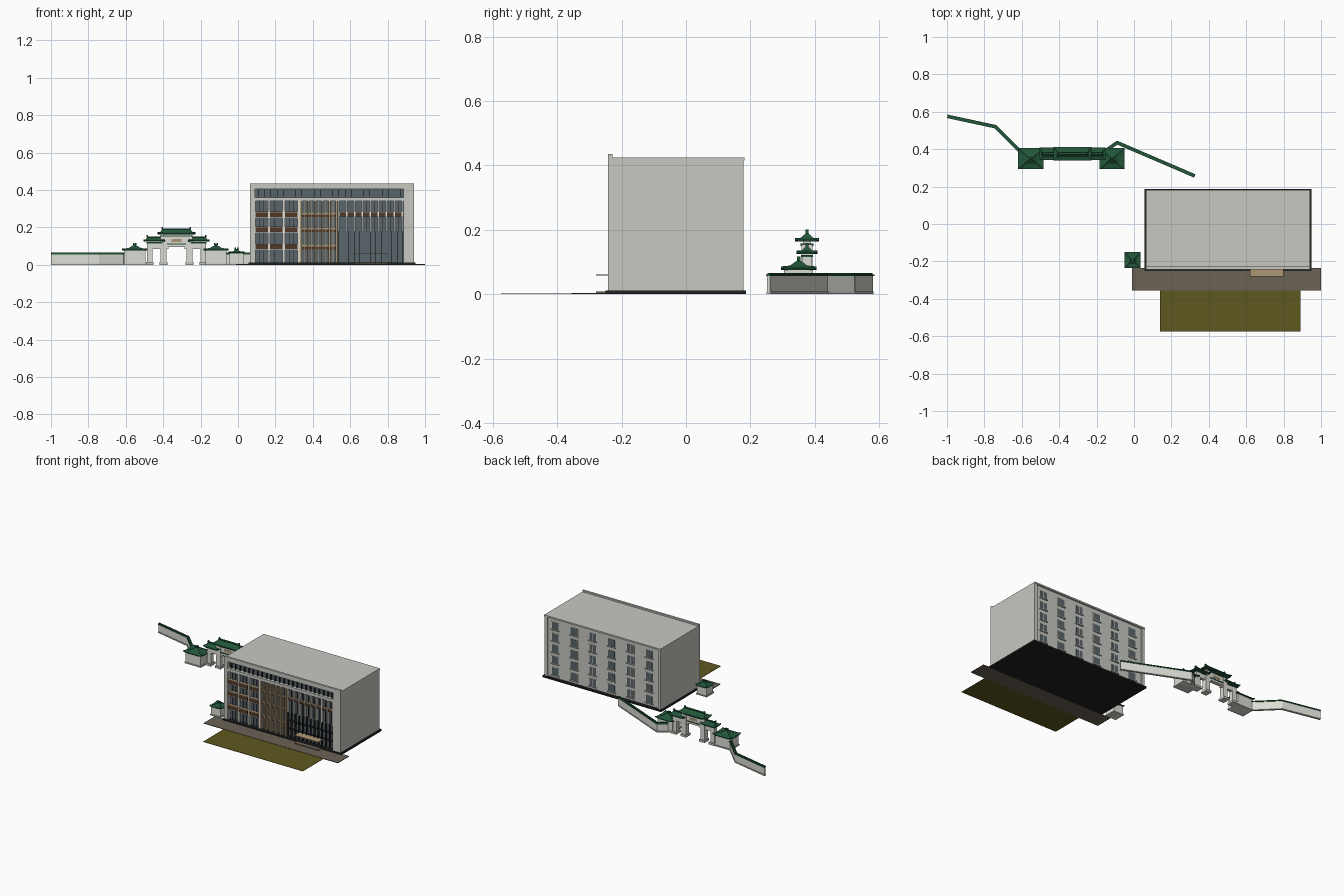
import bpy
import bmesh
import math
from mathutils import Vector, Matrix

default_cube = bpy.data.objects.get("Cube")
if default_cube:
    bpy.data.objects.remove(default_cube, do_unlink=True)


def material(name, red, green, blue):
    mat = bpy.data.materials.new(name)
    mat.diffuse_color = (red, green, blue, 1)
    mat.use_nodes = True
    shader = mat.node_tree.nodes["Principled BSDF"]
    shader.inputs["Base Color"].default_value = (red, green, blue, 1)
    shader.inputs["Roughness"].default_value = 0.9
    return mat


concrete = material("pale concrete", 0.58, 0.58, 0.54)
plaster = material("white plaster", 0.72, 0.72, 0.67)
glass = material("slate glass", 0.1, 0.13, 0.145)
tan = material("tan trim", 0.42, 0.31, 0.18)
brown = material("brown panel", 0.08, 0.04, 0.022)
dark = material("dark base", 0.015, 0.015, 0.015)
tile = material("green tile", 0.016, 0.095, 0.042)
paving = material("paving", 0.147, 0.122, 0.09)
grass = material("olive lawn", 0.11, 0.098, 0.013)


def finish(name, bm, mat):
    mesh = bpy.data.meshes.new(name)
    bmesh.ops.recalc_face_normals(bm, faces=bm.faces)
    bm.to_mesh(mesh)
    bm.free()
    mesh.materials.append(mat)
    obj = bpy.data.objects.new(name, mesh)
    bpy.context.collection.objects.link(obj)
    return obj


def boxes(name, mat, spans):
    """One object made of boxes, each given as (x range, y range, z range)."""
    bm = bmesh.new()
    for span in spans:
        size = Vector([high - low for low, high in span])
        middle = Vector([(high + low) / 2 for low, high in span])
        matrix = Matrix.Translation(middle) @ Matrix.Diagonal(size).to_4x4()
        bmesh.ops.create_cube(bm, size=1, matrix=matrix)
    return finish(name, bm, mat)


def around(middle, width):
    return (middle - width / 2, middle + width / 2)


def steps(start, end, count):
    return [start + (end - start) * i / (count - 1) for i in range(count)]


def hip_roof(name, x, y, z, width, depth, ridge, height):
    """Sweeping tiled roof with raised corners and a ridge bar."""
    bm = bmesh.new()
    top = 0.008
    profile = [(0, 0, 0.006), (0, 0.005, 0.006), (0.55, 0.4 * height, 0.002), (1, height, 0)]
    rings = []
    for blend, rise, lift in profile:
        half_x = (width * (1 - blend) + ridge * blend) / 2
        half_y = (depth * (1 - blend) + top * blend) / 2
        ring = []
        for sx, sy in [(-1, -1), (-.7, -1), (.7, -1), (1, -1), (1, -.5), (1, .5),
                       (1, 1), (.7, 1), (-.7, 1), (-1, 1), (-1, .5), (-1, -.5)]:
            corner = lift if abs(sx * sy) == 1 else 0
            ring.append(bm.verts.new((x + sx * half_x, y + sy * half_y, z + rise + corner)))
        rings.append(ring)
    for lower, upper in zip(rings, rings[1:]):
        for i in range(len(lower)):
            j = (i + 1) % len(lower)
            bm.faces.new((lower[i], lower[j], upper[j], upper[i]))
    bm.faces.new(rings[0])
    bm.faces.new(rings[-1])
    finish(name, bm, tile)
    ridge_z = z + height
    ends = around(x, ridge)
    boxes(name + "_ridge", tile,
          [(ends, around(y, 0.01), (ridge_z - 0.004, ridge_z + 0.005))]
          + [(around(e, 0.008), around(y, 0.01), (ridge_z, ridge_z + 0.012)) for e in ends])


# Ground
boxes("lawn", grass, [((0.14, 0.89), (-0.575, -0.35), (0, 0.002))])
boxes("forecourt", paving, [((-0.01, 1), (-0.355, -0.235), (0, 0.004))])
boxes("foundation", dark, [((0.057, 0.95), (-0.25, 0.187), (0.001, 0.012))])
boxes("entrance_steps", paving, [((0.62, 0.8), (-0.28, -0.24), (0.002, 0.009))])

# Building shell and front frame
FLOOR, ROOF = 0.012, 0.425
frame = (-0.242, -0.212)
boxes("building_body", concrete, [((0.065, 0.94), (-0.212, 0.17), (FLOOR, ROOF))])
boxes("front_frame", concrete, [
    ((0.065, 0.09), frame, (FLOOR, ROOF)),
    ((0.885, 0.94), frame, (FLOOR, ROOF)),
    ((0.09, 0.885), frame, (0.405, ROOF)),
    ((0.09, 0.885), frame, (0.34, 0.36)),
    ((0.065, 0.94), (-0.242, -0.228), (ROOF, 0.435)),
])
boxes("front_glass", glass, [((0.09, 0.885), (-0.22, -0.212), (FLOOR, 0.405))])
boxes("top_window_mullions", dark,
      [(around(x, 0.002), (-0.234, -0.22), (0.36, 0.405)) for x in steps(0.11, 0.87, 24)])

# Left bays with balcony panels
bays = [(0.093, 0.16), (0.172, 0.239), (0.251, 0.318)]
bands = [0.268, 0.188, 0.096]
boxes("left_piers", plaster,
      [(span, (-0.236, -0.22), (FLOOR, 0.34)) for span in
       [(0.088, 0.094), (0.16, 0.172), (0.239, 0.251), (0.318, 0.332)]])
boxes("balcony_panels", brown,
      [(bay, (-0.238, -0.22), around(z, 0.024)) for bay in bays for z in bands])
boxes("balcony_rails", tan,
      [(bay, (-0.24, -0.22), (z + 0.012, z + 0.016)) for bay in bays for z in bands])
boxes("balcony_lintels", plaster,
      [(bay, (-0.238, -0.22), (z - 0.017, z - 0.012)) for bay in bays for z in bands])
boxes("left_mullions", dark,
      [(around(x, 0.002), (-0.224, -0.22), (FLOOR, 0.34))
       for low, high in bays for x in steps(low, high, 4)[1:-1]])

# Stair bay with tall tan fins
boxes("stair_fins", tan,
      [(around(x, 0.009), (-0.239, -0.22), (FLOOR, 0.34)) for x in steps(0.337, 0.527, 6)])
boxes("stair_rails", tan,
      [((0.337, 0.527), (-0.228, -0.22), around(z + 0.005, 0.007)) for z in bands])
boxes("stair_mullions", tan,
      [(around(x + 0.019, 0.003), (-0.226, -0.22), (FLOOR, 0.34))
       for x in steps(0.337, 0.527, 6)[:-1]])
boxes("stair_panels", brown,
      [((0.337, 0.527), (-0.224, -0.22), around(z - 0.006, 0.014)) for z in bands])

# Right bays above the entrance
boxes("right_fins", plaster,
      [(around(x, 0.008), (-0.238, -0.22), (0.178, 0.34)) for x in steps(0.538, 0.878, 9)])
boxes("right_panels", brown, [((0.538, 0.885), (-0.23, -0.22), around(0.268, 0.018))])
boxes("right_rails", tan, [((0.538, 0.885), (-0.234, -0.22), around(0.28, 0.005))])
boxes("right_mullions", dark,
      [(around(x + 0.021, 0.002), (-0.226, -0.22), (0.178, 0.34))
       for x in steps(0.538, 0.878, 9)[:-1]])

# Entrance curtain wall and canopy
boxes("curtain_mullions", dark,
      [(around(x, 0.002), (-0.238, -0.22), (FLOOR, 0.178)) for x in steps(0.535, 0.88, 13)]
      + [((0.535, 0.885), (-0.236, -0.22), around(z, 0.002)) for z in (0.068, 0.122)])
boxes("entrance_canopy", tan, [((0.62, 0.8), (-0.28, -0.22), around(0.06, 0.003))])

# Back wall
back_windows = [(x, z) for x in steps(0.157, 0.863, 6) for z in steps(0.056, 0.364, 5)]
boxes("back_window_frames", plaster,
      [(around(x, 0.056), (0.168, 0.172), around(z, 0.052)) for x, z in back_windows])
boxes("back_window_glass", glass,
      [(around(x + side * 0.0125, 0.023), (0.17, 0.1735), around(z, 0.046))
       for x, z in back_windows for side in (-1, 1)])
boxes("back_window_sills", concrete,
      [(around(x, 0.062), (0.168, 0.178), around(z - 0.028, 0.005)) for x, z in back_windows])
boxes("back_corner_pilasters", concrete,
      [(around(x, 0.022), (0.168, 0.179), (FLOOR, ROOF)) for x in (0.076, 0.929)])
boxes("back_cornice", concrete, [((0.065, 0.94), (0.168, 0.182), (0.415, ROOF))])


# Boundary walls with tiled coping
def wall_run(name, points):
    for i, (start, end) in enumerate(zip(points, points[1:])):
        a, b = Vector(start), Vector(end)
        along = b - a
        turn = Matrix.Rotation(math.atan2(along.y, along.x), 4, "Z")
        place = Matrix.Translation(((a + b) / 2).to_3d()) @ turn
        half = along.length / 2 + 0.003
        for part, mat, width, low, high in [
                ("plinth", concrete, 0.015, 0, 0.008), ("panel", plaster, 0.01, 0.005, 0.057),
                ("coping", tile, 0.019, 0.056, 0.061), ("cap", tile, 0.009, 0.061, 0.066)]:
            obj = boxes(f"{name}_{part}_{i + 1}", mat,
                        [((-half, half), around(0, width), (low, high))])
            obj.matrix_world = place


wall_run("right_wall", [(-0.995, 0.575), (-0.74, 0.52), (-0.61, 0.39)])
wall_run("left_wall", [(-0.14, 0.4), (-0.09, 0.435), (0.322, 0.258)])


# Pavilions beside the gate and the guard booth
def pavilion(name, x, y, width, depth, wall_top, roof_height):
    inner_x, inner_y = width * 0.84, depth * 0.82
    boxes(name + "_plinth", concrete,
          [(around(x, inner_x + 0.008), around(y, inner_y + 0.008), (0, 0.008))])
    boxes(name + "_walls", plaster, [(around(x, inner_x), around(y, inner_y), (0, wall_top))])
    hip_roof(name + "_roof", x, y, wall_top, width, depth, 0.012, roof_height)


pavilion("right_pavilion", -0.552, 0.35, 0.138, 0.11, 0.075, 0.03)
pavilion("left_pavilion", -0.118, 0.35, 0.132, 0.11, 0.075, 0.03)
pavilion("guard_booth", -0.008, -0.192, 0.086, 0.086, 0.06, 0.02)

# Ceremonial gate
GX, GY = -0.329, 0.376
for side, label in ((-1, "right"), (1, "left")):
    outer, inner = GX + side * 0.143, GX + side * 0.07
    low, high = sorted((outer, inner))
    boxes(label + "_gate_posts", plaster,
          [(around(outer, 0.03), around(GY, 0.028), (0, 0.12)),
           (around(inner, 0.033), around(GY, 0.034), (0, 0.155))])
    boxes(label + "_gate_bases", concrete,
          [(around(p, 0.042), around(GY, 0.05), (0, 0.014)) for p in (outer, inner)])
    boxes(label + "_side_beam", plaster, [((low, high), around(GY, 0.022), (0.085, 0.122))])
    boxes(label + "_side_brackets", tile,
          [(around(GX + side * 0.118, 0.085), around(GY, 0.036), (0.115, 0.121))])
    hip_roof(label + "_side_roof", GX + side * 0.118, GY, 0.125, 0.115, 0.066, 0.075, 0.022)
    boxes(label + "_haunch", plaster,
          [(around(GX + side * 0.049, 0.012), around(GY, 0.022), (0.084, 0.1))])
boxes("gate_beam", plaster, [(around(GX, 0.14), around(GY, 0.026), (0.095, 0.163))])
boxes("gate_plaque", tan, [(around(GX, 0.055), around(GY, 0.03), (0.122, 0.138))])
boxes("gate_brackets", tile,
      [(around(GX, 0.15), around(GY, 0.04), (0.15, 0.157)),
       (around(GX, 0.1), around(GY, 0.034), (0.108, 0.113))])
hip_roof("gate_main_roof", GX, GY, 0.163, 0.205, 0.074, 0.15, 0.026)
